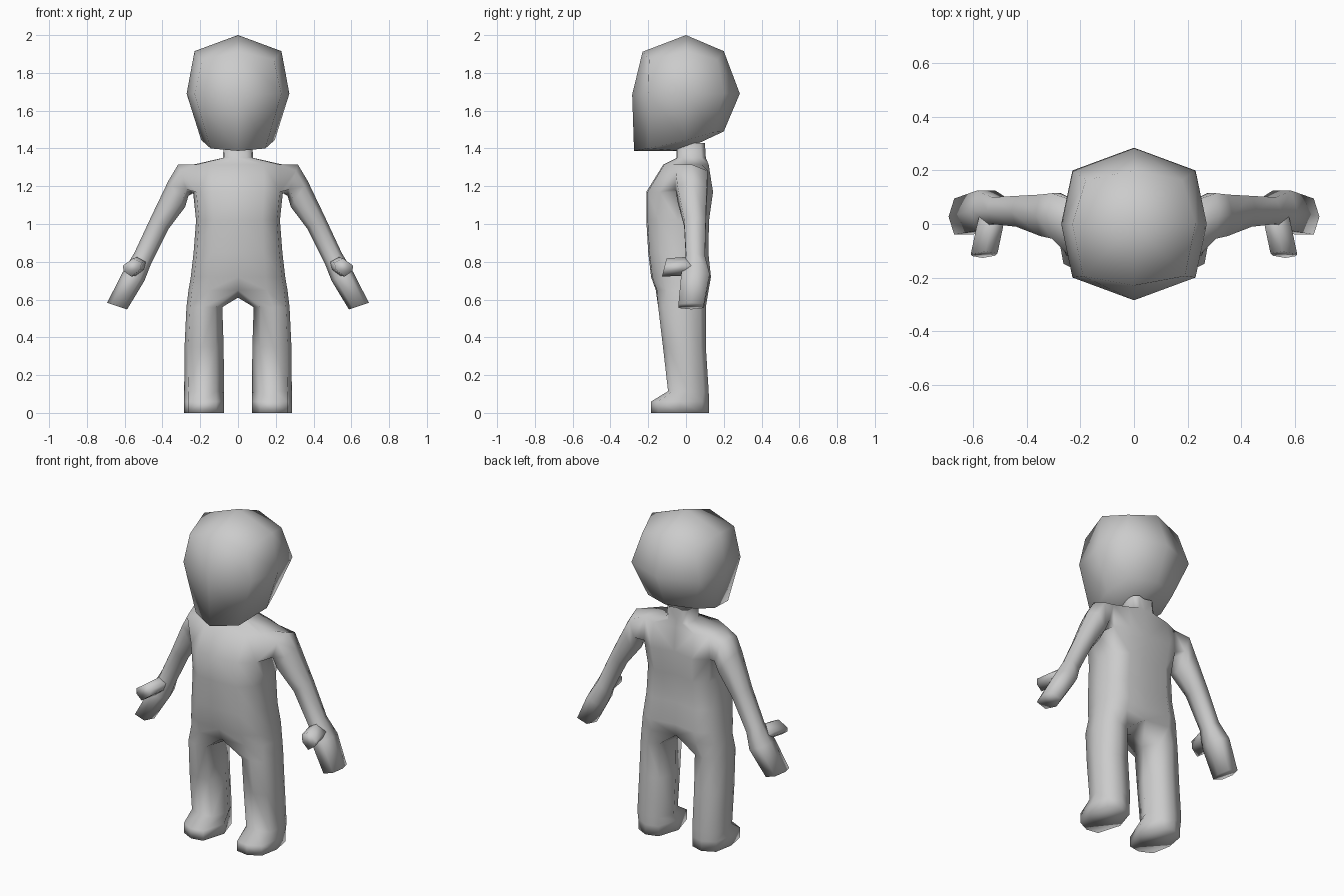
import bpy, bmesh
from mathutils import Vector

if "Cube" in bpy.data.objects:
    bpy.data.objects.remove(bpy.data.objects["Cube"])

grey = bpy.data.materials.new("plain_grey")
grey.diffuse_color = (0.6, 0.6, 0.6, 1)
grey.use_nodes = True
grey.node_tree.nodes["Principled BSDF"].inputs["Base Color"].default_value = grey.diffuse_color


def finish(bm, name, mirror=False):
    bmesh.ops.recalc_face_normals(bm, faces=bm.faces[:])
    me = bpy.data.meshes.new(name)
    bm.to_mesh(me)
    bm.free()
    me.materials.append(grey)
    ob = bpy.data.objects.new(name, me)
    bpy.context.collection.objects.link(ob)
    if mirror:
        mod = ob.modifiers.new("mirror", 'MIRROR')
        mod.use_clip = True
        mod.merge_threshold = 0.001
    me.shade_smooth()
    return ob


def ring(bm, pts):
    return [bm.verts.new(p) for p in pts]


def bridge(bm, a, b, closed=True, skip=()):
    n = len(a)
    for i in range(n if closed else n - 1):
        if i not in skip:
            j = (i + 1) % n
            bm.faces.new((a[i], a[j], b[j], b[i]))


body = bmesh.new()

# Torso and neck: half rings from front centre round to back centre
PROFILE = [(0, 0), (.58, .02), (.93, .2), (1, .5), (.93, .85), (.58, 1), (0, .92)]
TORSO = [  # half width, front y, back y, z
    (.075, -.05, .10, 1.43), (.08, -.05, .105, 1.35), (.235, -.12, .12, 1.315),
    (.238, -.21, .143, 1.17), (.222, -.21, .122, 1.02), (.235, -.2, .118, .85),
    (.25, -.185, .132, .72), (.262, -.16, .12, .65)]
rings = [ring(body, [(w * u, f + (b - f) * v, z) for u, v in PROFILE])
         for w, f, b, z in TORSO]
for k in range(len(rings) - 1):
    bridge(body, rings[k], rings[k + 1], False, (2, 3) if k == 2 else ())

# Leg and foot: hip ring closed by a crotch point
LEG = [(.2, .04), (.55, 0), (.9, .12), (1, .5), (.9, .88), (.55, 1), (.2, .93), (0, .5)]
FEET = [  # inner x, outer x, front y, back y, z
    (.083, .273, -.147, .105, .56), (.076, .283, -.122, .105, .35),
    (.074, .285, -.095, .12, .115), (.073, .285, -.185, .122, .06),
    (.073, .285, -.185, .122, 0)]
prev = rings[-1] + [body.verts.new((0, -.02, .61))]
for i, o, f, b, z in FEET:
    cur = ring(body, [(i + (o - i) * u, f + (b - f) * v, z) for u, v in LEG])
    bridge(body, prev, cur)
    prev = cur
body.faces.new(prev)

# Arm and hand: six-sided, grown from the armhole
ARM = [  # outer x, outer z, inner x, inner z, front y, back y
    (.317, 1.315, .262, 1.15, -.055, .115), (.368, 1.23, .28, 1.09, -.045, .11),
    (.459, 1.04, .367, .975, -.01, .105), (.55, .845, .462, .785, 0, .1),
    (.61, .745, .495, .70, -.025, .125), (.693, .583, .587, .548, -.04, .095)]
HEX = [(.2, 0), (0, .5), (.2, 1), (.8, 1), (1, .5), (.8, 0)]
prev = rings[2][2:5] + rings[3][4:1:-1]
for ox, oz, ix, iz, f, b in ARM:
    cur = ring(body, [(ox + (ix - ox) * t, f + (b - f) * v, oz + (iz - oz) * t)
                      for t, v in HEX])
    bridge(body, prev, cur)
    prev = cur
body.faces.new(prev)
finish(body, "body", True)

# Thumb: short forward prong
thumb = bmesh.new()
SECTION = [(-1, -.5), (-.1, -1), (1, -.2), (.9, .4), (.1, 1), (-.8, .3)]
prev = None
for x, y, z, sx, sz in [(.525, .06, .765, .045, .045), (.54, -.02, .775, .05, .05),
                        (.56, -.115, .77, .05, .048)]:
    cur = ring(thumb, [(x + sx * a, y - .012 * c, z + sz * c * -1) for a, c in SECTION])
    if prev:
        bridge(thumb, prev, cur)
    else:
        thumb.faces.new(cur)
    prev = cur
thumb.faces.new(prev)
finish(thumb, "thumb", True)

# Head: rounded block of eight-point rings with a flat, forward chin
head = bmesh.new()


def head_ring(front, front_corner, side, back_corner, back):
    half = [front_corner, side, back_corner]
    return ring(head, [(0, *front)] + half + [(0, *back)]
                + [(-x, y, z) for x, y, z in half[::-1]])


top = head_ring((-.23, 1.912), (.19, -.195, 1.87), (.23, 0, 1.915), (.18, .165, 1.87), (.2, 1.915))
mid = head_ring((-.285, 1.685), (.23, -.2, 1.69), (.272, 0, 1.69), (.23, .2, 1.69), (.285, 1.69))
low = head_ring((-.275, 1.387), (.145, -.2, 1.40), (.195, 0, 1.445), (.16, .14, 1.485), (.2, 1.49))
bridge(head, top, mid)
bridge(head, mid, low)
for loop, pole in ((top, (0, 0, 2)), (low, (0, -.02, 1.387))):
    v = head.verts.new(pole)
    for i in range(8):
        head.faces.new((loop[i], loop[(i + 1) % 8], v))
finish(head, "head")
